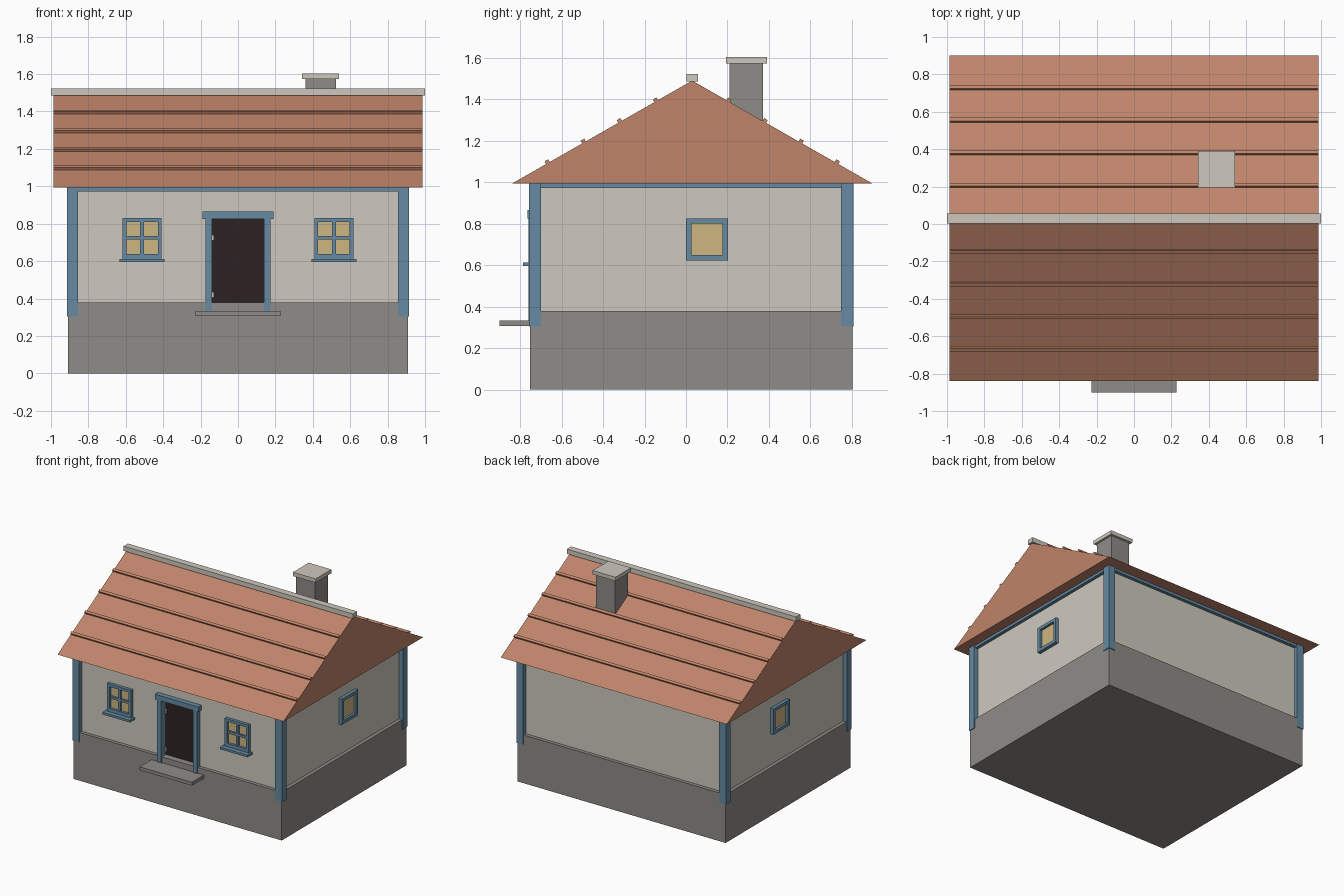
import bpy, bmesh, math
from mathutils import Matrix, Vector

if "Cube" in bpy.data.objects:
    bpy.data.objects.remove(bpy.data.objects["Cube"])


def material(name, srgb):
    m = bpy.data.materials.new(name)
    lin = [c / 12.92 if c <= 0.04045 else ((c + 0.055) / 1.055) ** 2.4 for c in (v / 255 for v in srgb)]
    m.diffuse_color = (*lin, 1)
    m.use_nodes = True
    m.node_tree.nodes["Principled BSDF"].inputs["Base Color"].default_value = m.diffuse_color
    return m


STONE = material("grey stone", (143, 140, 135))
PLASTER = material("pale plaster", (206, 201, 190))
TILE = material("terracotta", (192, 132, 106))
BLUE = material("blue trim", (102, 138, 162))
GLASS = material("warm glass", (206, 182, 128))
DARK = material("dark doorway", (44, 34, 34))


def finish(name, mat, bm):
    bmesh.ops.recalc_face_normals(bm, faces=bm.faces)
    me = bpy.data.meshes.new(name)
    bm.to_mesh(me)
    bm.free()
    me.materials.append(mat)
    ob = bpy.data.objects.new(name, me)
    bpy.context.collection.objects.link(ob)
    return ob


def add_box(bm, x0, x1, y0, y1, z0, z1):
    mat = Matrix.Translation(((x0 + x1) / 2, (y0 + y1) / 2, (z0 + z1) / 2)) \
        @ Matrix.Diagonal((x1 - x0, y1 - y0, z1 - z0, 1))
    bmesh.ops.create_cube(bm, size=1, matrix=mat)


def boxes(name, mat, *dims):
    bm = bmesh.new()
    for d in dims:
        add_box(bm, *d)
    return finish(name, mat, bm)


# Stone base and front step
boxes("stone_base", STONE, (-0.908, 0.908, -0.752, 0.803, 0, 0.38))
boxes("front_step", STONE, (-0.228, 0.228, -0.9, -0.74, 0.307, 0.334))

# Plastered walls with the door opening cut in
walls = boxes("walls", PLASTER, (-0.88, 0.88, -0.725, 0.775, 0.38, 0.993))
cutter = boxes("door_cutter", PLASTER, (-0.14, 0.14, -0.8, -0.695, 0.3, 0.826))
cutter.hide_render = True
cut = walls.modifiers.new("door opening", 'BOOLEAN')
cut.operation = 'DIFFERENCE'
cut.object = cutter
cut.solver = 'EXACT'
walls.data = bpy.data.meshes.new_from_object(
    walls.evaluated_get(bpy.context.evaluated_depsgraph_get()))
walls.modifiers.clear()
bpy.data.objects.remove(cutter)

# Corner posts and the band under the eaves
for sx in (-1, 1):
    for label, y0, y1 in (("front", -0.757, -0.7), ("back", 0.748, 0.808)):
        xs = sorted((sx * 0.855, sx * 0.914))
        boxes(f"corner_post_{label}", BLUE, (*xs, y0, y1, 0.305, 0.993))
boxes("eaves_band", BLUE, (-0.905, 0.905, -0.75, 0.8, 0.972, 0.993))

# Door: dark leaf, posts, lintel, hinges
boxes("door", DARK, (-0.14, 0.14, -0.702, -0.694, 0.38, 0.826))
boxes("door_frame", BLUE,
      (-0.175, -0.138, -0.76, -0.71, 0.334, 0.826),
      (0.138, 0.175, -0.76, -0.71, 0.334, 0.826),
      (-0.19, 0.19, -0.765, -0.71, 0.826, 0.865))
boxes("door_hinges", PLASTER, *[(-0.139, -0.127, -0.715, -0.7, z - 0.015, z + 0.015) for z in (0.42, 0.725)])

# Front windows with cross bars and sill
for cx in (-0.513, 0.513):
    y0, y1, w, t = -0.75, -0.715, 0.105, 0.021
    boxes("front_window_frame", BLUE,
          (cx - w, cx - w + t, y0, y1, 0.612, 0.83), (cx + w - t, cx + w, y0, y1, 0.612, 0.83),
          (cx - w, cx + w, y0, y1, 0.809, 0.83), (cx - w, cx + w, y0, y1, 0.612, 0.638),
          (cx - 0.01, cx + 0.01, y0 + 0.005, y1, 0.63, 0.82),
          (cx - w + t, cx + w - t, y0 + 0.005, y1, 0.715, 0.734))
    boxes("front_window_sill", BLUE, (cx - 0.12, cx + 0.12, -0.786, -0.715, 0.595, 0.612))
    boxes("front_window_glass", GLASS, (cx - 0.09, cx + 0.09, -0.731, -0.723, 0.63, 0.82))

# Side windows, one in each gable wall
for sx in (-1, 1):
    x0, x1 = sorted((sx * 0.87, sx * 0.906))
    boxes("side_window_frame", BLUE,
          (x0, x1, 0, 0.026, 0.623, 0.826), (x0, x1, 0.176, 0.202, 0.623, 0.826),
          (x0, x1, 0, 0.202, 0.802, 0.826), (x0, x1, 0, 0.202, 0.623, 0.649))
    g0, g1 = sorted((sx * 0.879, sx * 0.887))
    boxes("side_window_glass", GLASS, (g0, g1, 0.02, 0.185, 0.64, 0.81))

# Roof: a triangular prism
L, RIDGE, EAVE, TOP, BOTTOM, RUN = 0.986, 0.03, 0.99, 1.49, 0.993, 0.87
bm = bmesh.new()
profile = [(RIDGE - RUN, BOTTOM), (RIDGE + RUN, BOTTOM), (RIDGE, TOP)]
face = bm.faces.new([bm.verts.new((-L, y, z)) for y, z in profile])
ext = bmesh.ops.extrude_face_region(bm, geom=[face], use_keep_orig=True)
bmesh.ops.translate(bm, vec=(2 * L, 0, 0), verts=[v for v in ext["geom"] if isinstance(v, bmesh.types.BMVert)])
finish("roof", TILE, bm)

# Tile course battens on both slopes
slope = math.atan2(TOP - BOTTOM, RUN)
bm = bmesh.new()
for side in (-1, 1):
    for i in range(1, 5):
        f = i / 5
        place = Matrix.Translation((0, RIDGE + side * RUN * f, TOP - (TOP - BOTTOM) * f)) \
            @ Matrix.Rotation(-side * slope, 4, 'X') \
            @ Matrix.Translation((0, 0, 0.005)) @ Matrix.Diagonal((2 * L, 0.02, 0.02, 1))
        bmesh.ops.create_cube(bm, size=1, matrix=place)
finish("roof_battens", TILE, bm)

# Ridge cap and chimney
boxes("ridge_cap", PLASTER, (-1, 1, 0.003, 0.057, 1.485, 1.522))
boxes("chimney", STONE, (0.36, 0.525, 0.21, 0.372, 1.2, 1.575))
boxes("chimney_cap", PLASTER, (0.343, 0.541, 0.194, 0.39, 1.573, 1.603))
